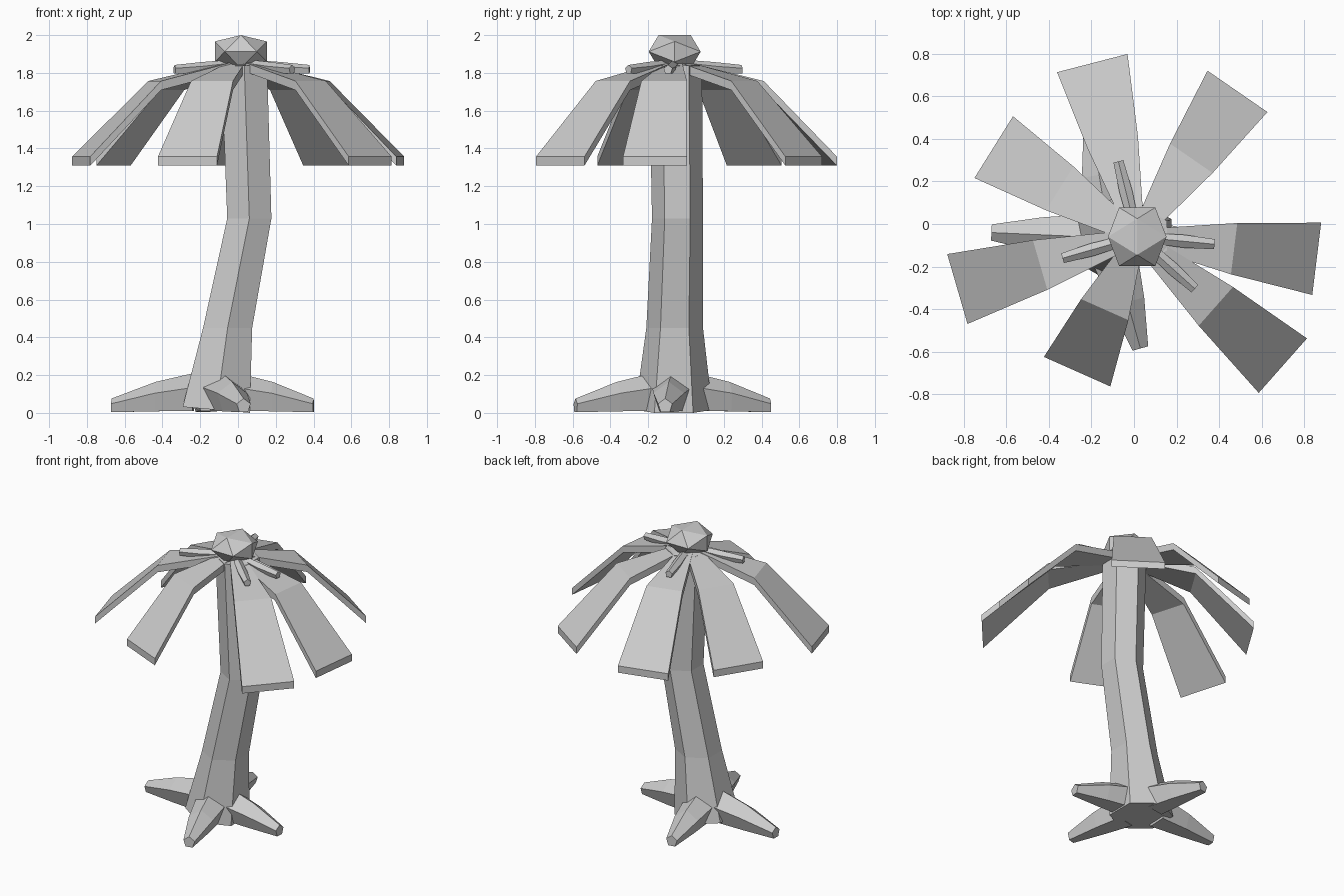
import bpy, bmesh, math
from mathutils import Vector

cube = bpy.data.objects.get("Cube")
if cube:
    bpy.data.objects.remove(cube)

grey = bpy.data.materials.new("plain_grey")
grey.use_nodes = True
grey.diffuse_color = (0.6, 0.6, 0.6, 1)
grey.node_tree.nodes["Principled BSDF"].inputs["Base Color"].default_value = (0.6, 0.6, 0.6, 1)

UP = Vector((0, 0, 1))
HUB = Vector((0.015, -0.06, 0))


def finish(name, bm):
    bmesh.ops.recalc_face_normals(bm, faces=bm.faces)
    mesh = bpy.data.meshes.new(name)
    bm.to_mesh(mesh)
    bm.free()
    mesh.materials.append(grey)
    obj = bpy.data.objects.new(name, mesh)
    bpy.context.collection.objects.link(obj)
    return obj


def skin(name, rings):
    """Join rings of points into a closed solid with flat faces."""
    bm = bmesh.new()
    loops = [[bm.verts.new(p) for p in ring] for ring in rings]
    for a, b in zip(loops, loops[1:]):
        for i in range(len(a)):
            j = (i + 1) % len(a)
            bm.faces.new((a[i], a[j], b[j], b[i]))
    bm.faces.new(loops[0])
    bm.faces.new(loops[-1])
    return finish(name, bm)


def ring(center, radius, sides, u, v, phase=0):
    """Regular polygon in the plane of u and v, first corner along v."""
    turn = [phase + math.tau * i / sides for i in range(sides)]
    return [Vector(center) + radius * (u * math.sin(t) + v * math.cos(t)) for t in turn]


def heading(degrees):
    a = math.radians(degrees)
    return Vector((math.cos(a), math.sin(a), 0))


# Trunk: bent six-sided tube, its foot cut at a slight slope
X, Y = Vector((1, 0, 0)), Vector((0, 1, 0))
trunk_path = [((-0.115, -0.065, 0), 0.205), ((-0.055, -0.06, 0.45), 0.15),
              ((0.06, -0.045, 1.03), 0.135), ((0.033, -0.055, 1.84), 0.14)]
trunk_rings = [ring(c, r, 6, X, Y) for c, r in trunk_path]
for p in trunk_rings[0]:
    p.z = 0.09 * (0.063 - p.x)
skin("trunk", trunk_rings)

# Roots: tapered five-sided spikes spreading over the ground
foot = Vector((-0.115, -0.065, 0))
root_tips = {"left": (0.4, -0.11), "right": (-0.67, -0.04),
             "front": (0.03, -0.585), "back": (-0.2, 0.445)}
for side, tip in root_tips.items():
    span = Vector((*tip, 0)) - foot
    across = span.normalized().cross(UP)
    skin(side + "_root", [
        ring(foot + span * t + UP * z, r, 5, across, UP)
        for t, z, r in ((0.22, 0.1, 0.11), (0.58, 0.078, 0.086), (1, 0.036, 0.04))])

# Leaves: widening slabs, bent down once, all ending at the same height
leaves = [(104.5, 0.843), (55.4, 0.83), (-7, 0.85), (-41.5, 0.914),
          (246, 0.694), (196.2, 0.88), (148, 0.795)]
for n, (angle, reach) in enumerate(leaves, 1):
    out = heading(angle)
    across = out.cross(UP)
    sections = []
    for t, width, top in ((0.03, 0.08, 1.865), (0.54, 0.243, 1.757), (1, 0.342, 1.357)):
        mid = HUB + out * (reach * t) + UP * top
        w, drop = across * (width / 2), UP * 0.048
        sections.append([mid + w, mid - w, mid - w - drop, mid + w - drop])
    skin(f"leaf_{n}", sections)

# Small shoots lying above four of the leaves
for n, angle in enumerate((104, 196, -5.5, -42), 1):
    out = heading(angle)
    across = out.cross(UP)
    skin(f"shoot_{n}", [
        ring(HUB + out * d + UP * z, r, 5, across, UP)
        for d, z, r in ((0.05, 1.845, 0.025), (0.22, 1.825, 0.032), (0.365, 1.817, 0.025))])

# Crown: flattened twenty-sided ball with one edge on top along y
bm = bmesh.new()
golden = (1 + math.sqrt(5)) / 2
for a in (-1, 1):
    for b in (-golden, golden):
        for p in ((0, a, b), (b, 0, a), (a, b, 0)):
            bm.verts.new(p)
bmesh.ops.convex_hull(bm, input=bm.verts)
for v in bm.verts:
    v.co = Vector((v.co.x * 0.085, v.co.y * 0.085, v.co.z * 0.054)) + HUB + UP * 1.9126
finish("crown", bm)
